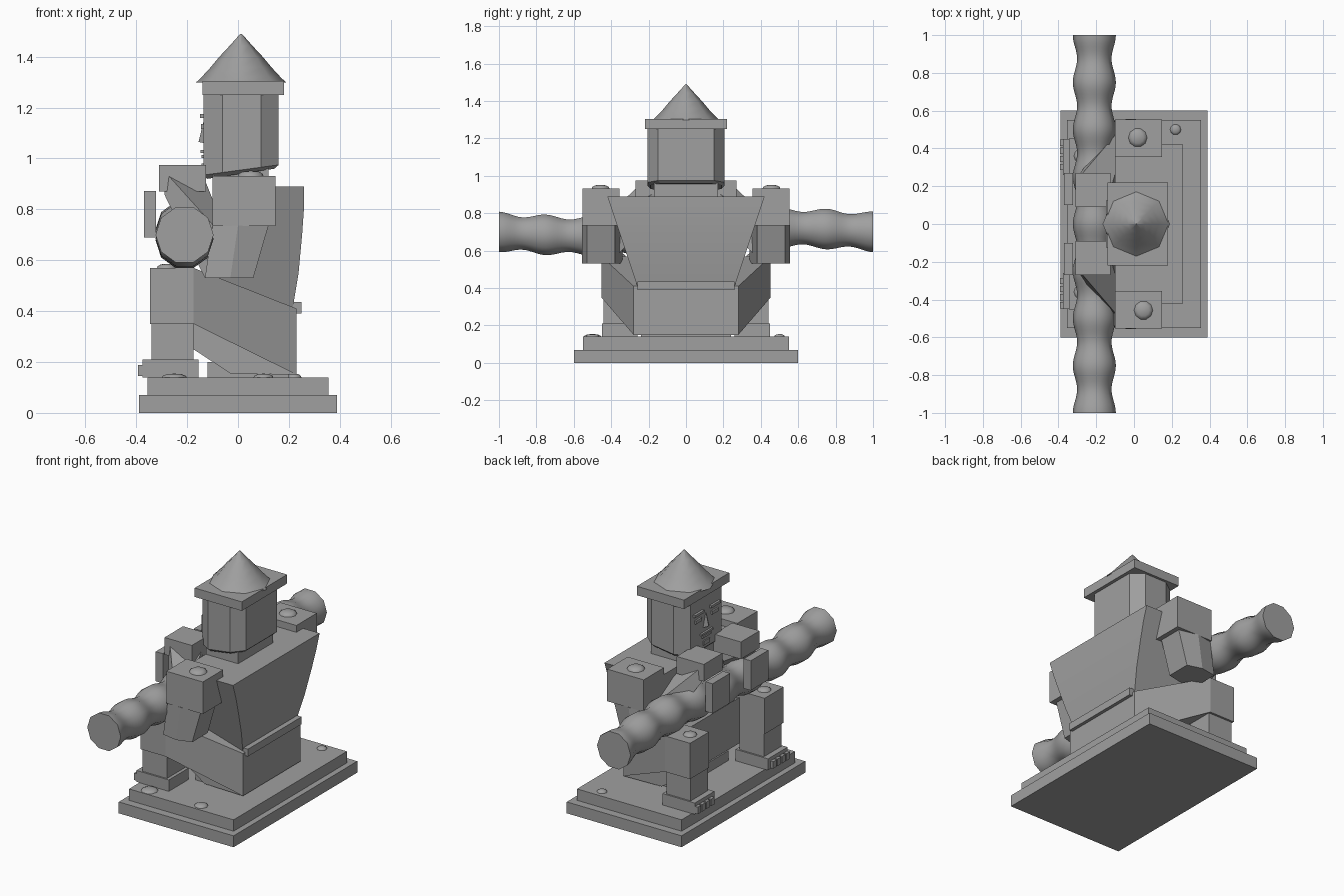
import bpy, bmesh, math
from mathutils import Vector

if "Cube" in bpy.data.objects:
    bpy.data.objects.remove(bpy.data.objects["Cube"])

stone = bpy.data.materials.new("grey stone")
stone.diffuse_color = (0.35, 0.35, 0.35, 1)
stone.use_nodes = True
stone.node_tree.nodes["Principled BSDF"].inputs["Base Color"].default_value = stone.diffuse_color


def make(name, verts, faces, smooth=None):
    me = bpy.data.meshes.new(name)
    me.from_pydata([tuple(v) for v in verts], [], faces)
    bm = bmesh.new()
    bm.from_mesh(me)
    bmesh.ops.recalc_face_normals(bm, faces=bm.faces)
    bm.to_mesh(me)
    bm.free()
    ob = bpy.data.objects.new(name, me)
    bpy.context.collection.objects.link(ob)
    me.materials.append(stone)
    if smooth:
        bpy.context.view_layer.objects.active = ob
        ob.select_set(True)
        bpy.ops.object.shade_smooth_by_angle(angle=math.radians(smooth))
        ob.select_set(False)
    return ob


def loft(name, rings, smooth=None):
    """Skin a list of equal-length closed rings and cap both ends."""
    n = len(rings[0])
    verts = [p for r in rings for p in r]
    faces = [(k * n + i, k * n + (i + 1) % n, (k + 1) * n + (i + 1) % n, (k + 1) * n + i)
             for k in range(len(rings) - 1) for i in range(n)]
    faces += [tuple(range(n))[::-1], tuple(range((len(rings) - 1) * n, len(rings) * n))]
    return make(name, verts, faces, smooth)


def box(name, x0, x1, y0, y1, z0, z1):
    ring = lambda z: [(x0, y0, z), (x1, y0, z), (x1, y1, z), (x0, y1, z)]
    return loft(name, [ring(z0), ring(z1)])


def profile(name, pts, y0, y1):
    """Extrude an xz outline along y."""
    return loft(name, [[(x, y0, z) for x, z in pts], [(x, y1, z) for x, z in pts]])


def stud(name, x, y, z, r, h=0.02):
    rings = [[(x + r * s * math.cos(a * math.pi / 5), y + r * s * math.sin(a * math.pi / 5), z + h * t)
              for a in range(10)] for s, t in ((1, -0.3), (0.9, 0.4), (0.6, 0.85), (0.1, 1))]
    return loft(name, rings, 60)


# Two-step plinth with studs
box("plinth_lower", -0.39, 0.39, -0.6, 0.6, 0, 0.07)
box("plinth_upper", -0.355, 0.355, -0.55, 0.55, 0.07, 0.14)
for x, y, r in ((0.22, 0.5, 0.03), (0.1, -0.5, 0.04), (-0.25, -0.5, 0.05)):
    stud("plinth_stud", x, y, 0.14, r, 0.014)

# Pelvis, belt and tapered torso
profile("pelvis", [(0.23, 0.15), (-0.03, 0.155), (-0.175, 0.25), (-0.175, 0.53), (0.23, 0.41)], -0.28, 0.28)
box("pelvis_foot", -0.12, 0.2, -0.24, 0.24, 0.135, 0.2)
box("belt", 0.2, 0.25, -0.26, 0.26, 0.39, 0.435)
rings = []
for z, xb, w in ((0.41, 0.215, 0.26), (0.55, 0.238, 0.307), (0.7, 0.252, 0.357), (0.8, 0.259, 0.39), (0.89, 0.26, 0.42)):
    rings.append([(-0.1, -w, z), (xb, -w, z), (xb, w, z), (-0.1, w, z)])
loft("torso", rings, 30)

# Neck and eight-sided head whose underside slopes down to the chin
box("neck", -0.1, 0.12, -0.17, 0.17, 0.88, 0.98)
plan = [(-0.135, -0.15), (-0.06, -0.205), (0.09, -0.205), (0.16, -0.15),
        (0.16, 0.15), (0.09, 0.205), (-0.06, 0.205), (-0.135, 0.15)]
under = lambda x: 0.93 + 0.04 * (x + 0.135) / 0.295
loft("head", [[(x * 0.9, y * 0.92, under(x) - 0.01) for x, y in plan],
              [(x, y, under(x) + 0.005) for x, y in plan],
              [(x, y, 1.26) for x, y in plan]])

# Square hat brim and conical roof
box("hat_brim", -0.14, 0.18, -0.22, 0.22, 1.25, 1.305)
cone = [(0.178, 1.298), (0.155, 1.32), (0.12, 1.358), (0.085, 1.4), (0.045, 1.443), (0.003, 1.49)]
loft("hat_cone", [[(0.012 + r * math.cos(a * math.pi / 4), r * math.sin(a * math.pi / 4), z)
                   for a in range(8)] for r, z in cone], 50)

# Carved face: nose, mouth, chin
nose = [(-0.13, -0.035, 1.06), (-0.13, 0.035, 1.06), (-0.155, 0, 1.065), (-0.13, 0, 1.17)]
make("nose", nose, [(0, 1, 2), (0, 2, 3), (1, 3, 2), (0, 3, 1)])
box("upper_lip", -0.147, -0.13, -0.055, 0.055, 1.022, 1.034)
box("lower_lip", -0.144, -0.13, -0.042, 0.042, 1.002, 1.014)
box("chin", -0.143, -0.13, -0.03, 0.03, 0.955, 0.98)

# Double-bent flute with bulging segments
rings = []
for k in range(97):
    y = -1 + k / 48
    r = 0.1025 + 0.0115 * math.cos(8 * math.pi * y)
    zc = 0.7 + 0.022 * math.sin(math.pi * y)
    rings.append([(-0.21 + r * math.cos(a * math.pi / 5), y, zc + r * math.sin(a * math.pi / 5))
                  for a in range(10)])
loft("flute", rings, 45)

# Parts repeated on both sides
for s in (-1, 1):
    # Eyes and brows
    box("eye", -0.145, -0.13, s * 0.05, s * 0.11, 1.115, 1.135)
    box("brow", -0.149, -0.13, s * 0.035, s * 0.125, 1.16, 1.175)
    # Foot, toes and shin
    box("foot", -0.375, -0.155, s * 0.26, s * 0.45, 0.14, 0.21)
    for i in range(4):
        y = 0.285 + i * 0.043
        box("toe", -0.393, -0.37, s * y, s * (y + 0.033), 0.145, 0.188)
    box("shin", -0.34, -0.175, s * 0.27, s * 0.44, 0.2, 0.36)
    # Knee block and twisted thigh
    box("knee", -0.345, -0.175, s * 0.27, s * 0.453, 0.35, 0.57)
    stud("knee_stud", -0.28, s * 0.36, 0.57, 0.04, 0.016)
    hip = [Vector((0.23, s * y, z)) for y, z in ((0.1, 0.15), (0.28, 0.15), (0.28, 0.41), (0.1, 0.41))]
    kne = [Vector((-0.175, s * y, z)) for y, z in ((0.27, 0.35), (0.453, 0.35), (0.453, 0.57), (0.27, 0.57))]
    loft("thigh", [[a.lerp(b, k / 8) for a, b in zip(hip, kne)] for k in range(9)], 30)
    # Shoulder block and tapered upper arm
    box("shoulder", -0.1, 0.148, s * 0.355, s * 0.553, 0.735, 0.932)
    loft("upper_arm", [[(x, s * y, z) for x, y in ((x0, 0.34), (x1, 0.38), (x1, 0.53), (x0 + 0.1, 0.557), (x0, 0.54))]
                       for x0, x1, z in ((-0.13, 0.06, 0.53), (-0.1, 0.12, 0.737))])
    stud("shoulder_stud", 0.035 - s * 0.015, s * 0.457, 0.932, 0.052, 0.02)
    # Forearm rising from the elbow to the hand
    elbow = [(-0.13, 0.5, 0.53), (0.0, 0.42, 0.53), (-0.06, 0.4, 0.74), (-0.1, 0.47, 0.74)]
    wrist = [(-0.29, 0.26, 0.86), (-0.16, 0.13, 0.8), (-0.14, 0.13, 0.94), (-0.28, 0.26, 0.94)]
    loft("forearm", [[(x, s * y, z) for x, y, z in r] for r in (elbow, wrist)])
    # Hand resting over the flute with hanging fingers
    box("hand", -0.31, -0.125, s * 0.09, s * 0.27, 0.87, 0.975)
    box("fingers", -0.37, -0.322, s * 0.1, s * 0.27, 0.69, 0.872)
